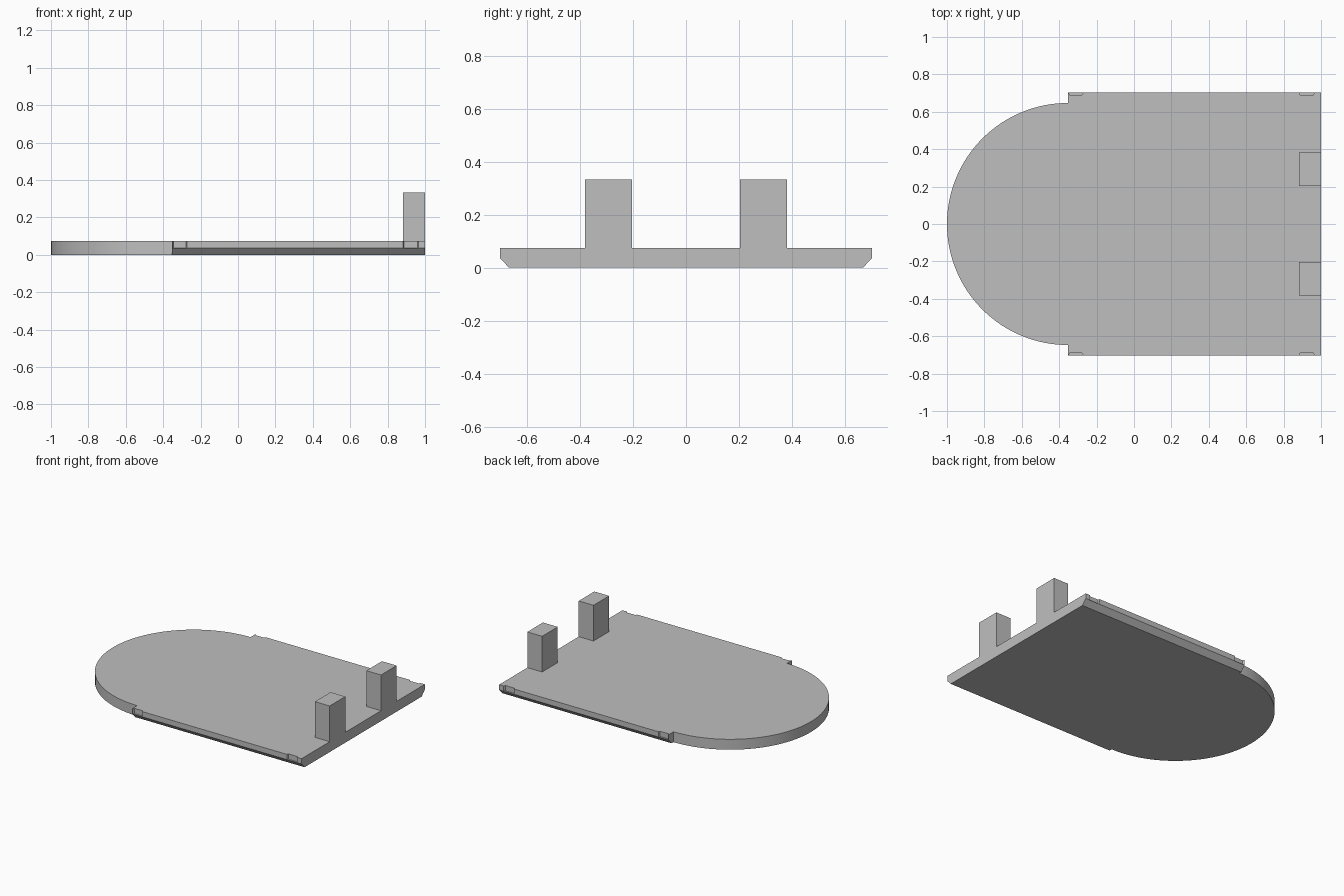
import bpy, bmesh
from math import sin, cos, pi

if "Cube" in bpy.data.objects:
    bpy.data.objects.remove(bpy.data.objects["Cube"], do_unlink=True)

grey = bpy.data.materials.new("plain_grey")
grey.use_nodes = True
colour = (0.52, 0.52, 0.52, 1)
grey.diffuse_color = colour
grey.node_tree.nodes["Principled BSDF"].inputs["Base Color"].default_value = colour

STEP_X = -0.353      # where the rounded end meets the wide part
RADIUS = 0.647
HALF_W = 0.703
MID_Z, TOP_Z = 0.037, 0.075
SEGMENTS = 64


def loft(name, lower, z0, upper, z1):
    """Solid between two outlines with matching point counts."""
    bm = bmesh.new()
    a = [bm.verts.new((x, y, z0)) for x, y in lower]
    b = [bm.verts.new((x, y, z1)) for x, y in upper]
    bm.faces.new(a[::-1])
    bm.faces.new(b)
    n = len(a)
    for i in range(n):
        j = (i + 1) % n
        bm.faces.new((a[i], a[j], b[j], b[i]))
    bmesh.ops.recalc_face_normals(bm, faces=bm.faces)
    mesh = bpy.data.meshes.new(name)
    bm.to_mesh(mesh)
    bm.free()
    mesh.materials.append(grey)
    obj = bpy.data.objects.new(name, mesh)
    bpy.context.collection.objects.link(obj)
    return obj


def outline(half_w, notches=()):
    """Half round on -x, wide rectangle on +x, shallow notches in the long edges."""
    arc = [(STEP_X - RADIUS * sin(pi * i / SEGMENTS), RADIUS * cos(pi * i / SEGMENTS))
           for i in range(SEGMENTS + 1)]
    side = [(STEP_X, -half_w)]
    for x0, x1 in notches:
        side += [(x0, -half_w), (x0 + 0.006, 0.012 - half_w),
                 (x1 - 0.006, 0.012 - half_w), (x1, -half_w)]
    side.append((1, -half_w))
    return arc + side + [(x, -y) for x, y in reversed(side)]


# Plate: chamfered lower half and notched upper half
lower = loft("plate_lower", outline(0.668), 0, outline(HALF_W), MID_Z)
rim = outline(HALF_W, [(-0.35, -0.272), (0.882, 0.965)])
upper = loft("plate_upper", rim, MID_Z, rim, TOP_Z)
for obj in (lower, upper):
    bpy.ops.object.select_all(action='DESELECT')
    obj.select_set(True)
    bpy.context.view_layer.objects.active = obj
    bpy.ops.object.shade_smooth_by_angle(angle=pi / 9)

# Two upright posts at the straight end
for name, s in (("left_post", -1), ("right_post", 1)):
    base = [(0.882, s * 0.204), (1, s * 0.204), (1, s * 0.382), (0.882, s * 0.382)]
    loft(name, base, TOP_Z, base, 0.333)
